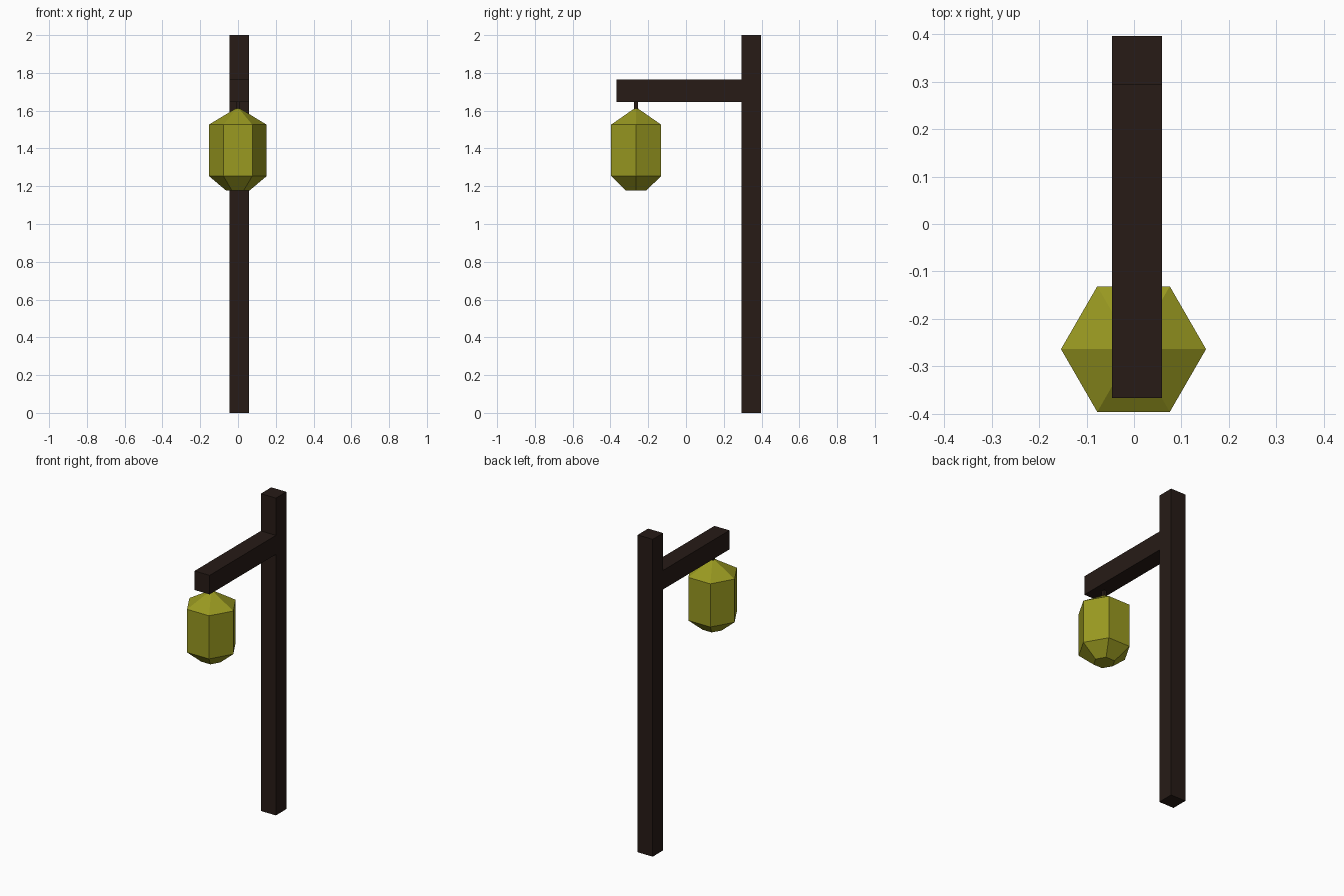
import bpy, bmesh
from math import cos, sin, pi

if "Cube" in bpy.data.objects:
    bpy.data.objects.remove(bpy.data.objects["Cube"])


def material(name, rgb):
    m = bpy.data.materials.new(name)
    m.diffuse_color = (*rgb, 1)
    m.use_nodes = True
    m.node_tree.nodes["Principled BSDF"].inputs["Base Color"].default_value = m.diffuse_color
    return m


wood = material("dark_wood", (0.02, 0.011, 0.008))
glass = material("yellow_glass", (0.32, 0.32, 0.015))


def finish(name, bm, mat):
    bmesh.ops.recalc_face_normals(bm, faces=bm.faces[:])
    mesh = bpy.data.meshes.new(name)
    bm.to_mesh(mesh)
    bm.free()
    mesh.materials.append(mat)
    bpy.context.collection.objects.link(bpy.data.objects.new(name, mesh))


def box(name, lo, hi, mat):
    bm = bmesh.new()
    for v in bmesh.ops.create_cube(bm, size=1)["verts"]:
        v.co = [(a + b) / 2 + c * (b - a) for a, b, c in zip(lo, hi, v.co)]
    finish(name, bm, mat)


def lathe(name, centre, profile, apex, sides, mat):
    """Stack of polygon rings (radius, z), capped below and pointed on top."""
    cx, cy = centre
    bm = bmesh.new()
    rings = [[bm.verts.new((cx + r * cos(2 * pi * i / sides),
                            cy + r * sin(2 * pi * i / sides), z))
              for i in range(sides)] for r, z in profile]
    tip = bm.verts.new((cx, cy, apex))
    bm.faces.new(rings[0])
    for i in range(sides):
        j = (i + 1) % sides
        for a, b in zip(rings, rings[1:]):
            bm.faces.new((a[i], a[j], b[j], b[i]))
        bm.faces.new((rings[-1][i], rings[-1][j], tip))
    finish(name, bm, mat)


# Upright post and the arm reaching forward from it
box("post", (-0.046, 0.293, 0), (0.059, 0.397, 2), wood)
box("arm", (-0.046, -0.367, 1.645), (0.059, 0.293, 1.765), wood)

# Short hanger and six-sided lantern
box("hanger", (-0.011, -0.275, 1.60), (0.009, -0.253, 1.65), wood)
lathe("lantern", (-0.001, -0.264),
      [(0.063, 1.178), (0.153, 1.254), (0.153, 1.526)], 1.618, 6, glass)
